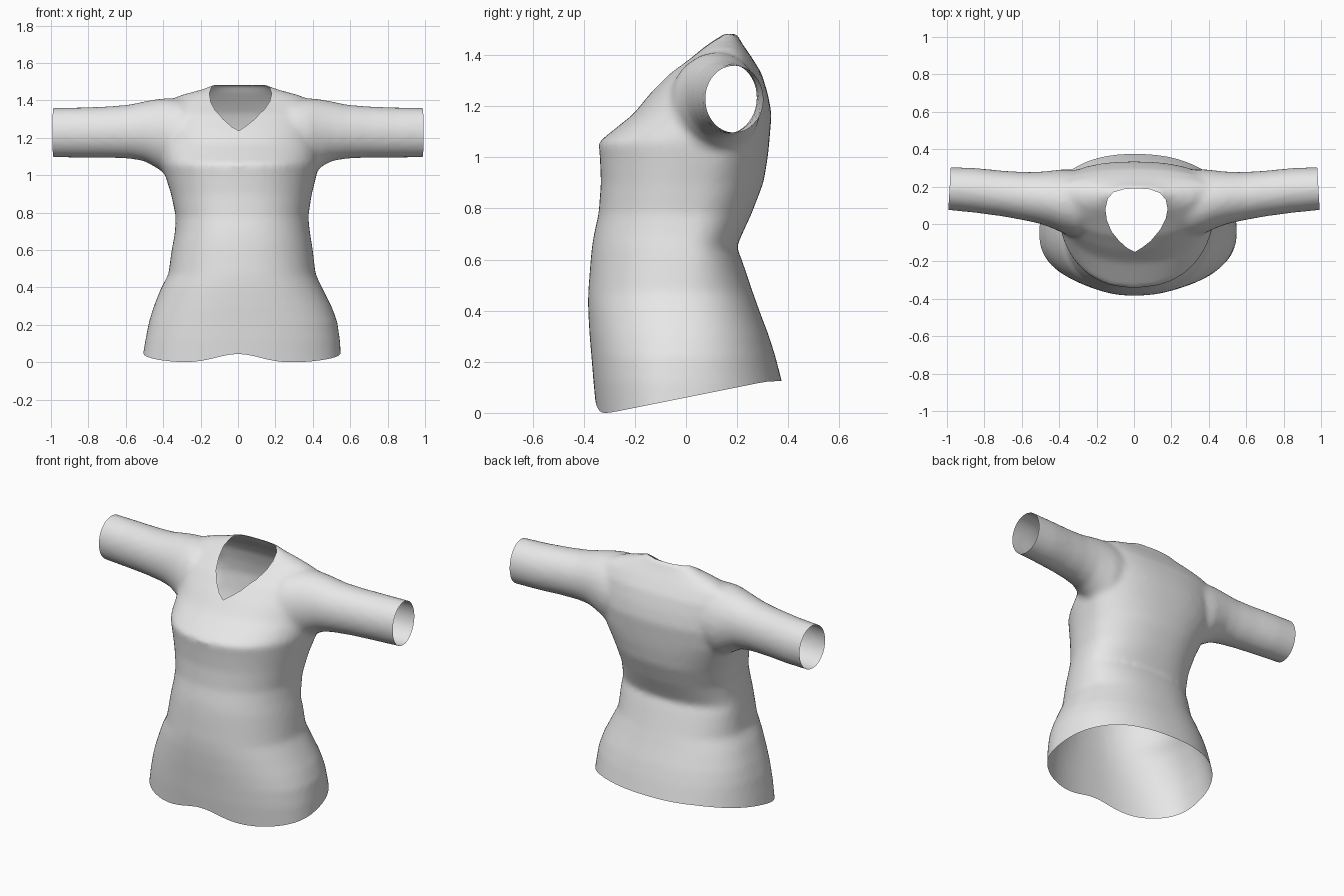
import bpy, bmesh, math

if "Cube" in bpy.data.objects:
    bpy.data.objects.remove(bpy.data.objects["Cube"])

N = 64


def make_object(name, bm):
    bmesh.ops.recalc_face_normals(bm, faces=bm.faces[:])
    me = bpy.data.meshes.new(name)
    bm.to_mesh(me)
    bm.free()
    ob = bpy.data.objects.new(name, me)
    bpy.context.collection.objects.link(ob)
    return ob


def loft(bm, rings):
    """Skin closed rings of points and cap both ends."""
    vs = [[bm.verts.new(p) for p in r] for r in rings]
    for a, b in zip(vs, vs[1:]):
        for i in range(len(a)):
            j = (i + 1) % len(a)
            bm.faces.new((a[i], a[j], b[j], b[i]))
    bm.faces.new(vs[0])
    bm.faces.new(vs[-1])


def spow(v, e):
    return math.copysign(abs(v) ** e, v)


def torso_ring(z, left, right, front, back, mid):
    pts = []
    for i in range(N):
        a = 2 * math.pi * i / N
        c, s = spow(math.cos(a), 0.88), spow(math.sin(a), 0.88)
        x = c * (right if c > 0 else left)
        y = mid + s * ((back - mid) if s > 0 else (mid - front))
        pts.append((x, y, z))
    return pts


def sleeve_ring(side, x, y0, y1, z0, z1):
    pts = []
    for i in range(N // 2):
        a = 4 * math.pi * i / N
        y = (y0 + y1) / 2 + (y1 - y0) / 2 * math.cos(a)
        z = (z0 + z1) / 2 + (z1 - z0) / 2 * math.sin(a)
        pts.append((side * x, y, z))
    return pts


def bake(ob):
    """Replace the mesh with its modified result."""
    dg = bpy.context.evaluated_depsgraph_get()
    dg.update()
    me = bpy.data.meshes.new_from_object(ob.evaluated_get(dg))
    ob.modifiers.clear()
    ob.data = me


def boolean(ob, other, op):
    m = ob.modifiers.new("bool", 'BOOLEAN')
    m.operation, m.object, m.solver = op, other, 'EXACT'
    bake(ob)
    bpy.data.objects.remove(other)


# Torso: z, left width, right width, front y, back y, y of the widest point
torso = [
    (-0.20, .53, .57, -.335, .44, -.04), (0.0, .515, .553, -.35, .405, -.04),
    (0.12, .495, .545, -.362, .376, -.04), (0.22, .475, .53, -.37, .35, -.03),
    (0.30, .45, .50, -.377, .325, -.02), (0.40, .41, .45, -.383, .287, -.02),
    (0.47, .372, .415, -.383, .262, -.02), (0.60, .355, .40, -.373, .218, 0),
    (0.65, .345, .392, -.368, .198, 0), (0.70, .337, .384, -.36, .22, .01),
    (0.78, .333, .376, -.342, .257, .02), (0.90, .358, .395, -.333, .303, .05),
    (1.0, .39, .42, -.337, .32, .10), (1.06, .41, .435, -.342, .326, .13),
    (1.17, .42, .44, -.205, .335, .16), (1.25, .42, .44, -.14, .32, .17),
    (1.33, .42, .44, -.065, .295, .18), (1.39, .40, .42, .015, .258, .17),
    (1.43, .30, .32, .06, .23, .16), (1.46, .19, .21, .095, .21, .16),
    (1.485, .13, .15, .12, .20, .16),
]
bm = bmesh.new()
loft(bm, [torso_ring(*r) for r in torso])
shirt = make_object("shirt", bm)

# Sleeves: x, y range, z range
sleeve = [
    (1.08, .08, .305, 1.095, 1.36), (1.0, .075, .305, 1.095, 1.36),
    (.85, .06, .30, 1.093, 1.362), (.70, .04, .285, 1.093, 1.368),
    (.58, .018, .278, 1.088, 1.378), (.50, 0, .28, 1.075, 1.395),
    (.43, -.025, .287, 1.035, 1.408), (.38, -.05, .293, 1.0, 1.412),
    (.30, -.07, .29, 1.0, 1.405), (.15, .02, .22, 1.08, 1.35),
]
bm = bmesh.new()
for side in (-1, 1):
    loft(bm, [sleeve_ring(side, *r) for r in sleeve])
boolean(shirt, make_object("sleeves", bm), 'UNION')

# Blend the seams into one soft cloth surface
m = shirt.modifiers.new("remesh", 'REMESH')
m.mode, m.voxel_size = 'VOXEL', 0.017
m = shirt.modifiers.new("smooth", 'SMOOTH')
m.factor, m.iterations = 0.5, 7
bake(shirt)

cloth = bpy.data.materials.new("light grey cloth")
cloth.diffuse_color = (0.8, 0.8, 0.8, 1)
cloth.use_nodes = True
cloth.node_tree.nodes["Principled BSDF"].inputs["Base Color"].default_value = cloth.diffuse_color
opening = bpy.data.materials.new("opening")


def set_materials(ob, index):
    ob.data.materials.clear()
    ob.data.materials.append(cloth)
    ob.data.materials.append(opening)
    for p in ob.data.polygons:
        p.material_index = index


set_materials(shirt, 0)

# Neck opening
bm = bmesh.new()
neck = [(.005, -.15), (.045, -.125), (.09, -.09), (.14, -.03), (.17, .03), (.18, .08),
        (.17, .13), (.14, .165), (.08, .187), (.01, .19), (-.05, .187), (-.11, .17),
        (-.14, .135), (-.153, .08), (-.145, .02), (-.12, -.04), (-.08, -.09), (-.035, -.13)]
loft(bm, [[(x, y, z) for x, y in neck] for z in (1.12, 1.7)])

# Cuff openings, slightly slanted towards the back
for s in (-1, 1):
    loft(bm, [[(s * x, y, z) for x, y in ((1.003, -.1), (.968, .5), (1.4, .5), (1.4, -.1))]
              for z in (0.9, 1.6)])

# Hem opening: rises to the back, with a small arch at the front centre
g = bmesh.ops.create_grid(bm, x_segments=40, y_segments=40, size=0.8)
for v in g["verts"]:
    x, y = v.co.x, v.co.y
    arch = .055 * math.exp(-(x / .17) ** 2) * min(max((-y - .05) / .2, 0), 1)
    v.co.z = .06 + .2 * max(y, -.4) + arch - .15 * max(y - .31, 0)
top = list({f for v in g["verts"] for f in v.link_faces})
ext = bmesh.ops.extrude_face_region(bm, geom=top, use_keep_orig=True)
for e in ext["geom"]:
    if isinstance(e, bmesh.types.BMVert):
        e.co.z = -0.6
cutter = make_object("opening_cutter", bm)
set_materials(cutter, 1)
boolean(shirt, cutter, 'DIFFERENCE')

# Remove the cut walls so the shirt is an open shell
bm = bmesh.new()
bm.from_mesh(shirt.data)
bmesh.ops.delete(bm, geom=[f for f in bm.faces if f.material_index == 1], context='FACES')
for f in bm.faces:
    f.smooth = True
bm.to_mesh(shirt.data)
bm.free()
shirt.data.materials.clear()
shirt.data.materials.append(cloth)
bpy.data.materials.remove(opening)
